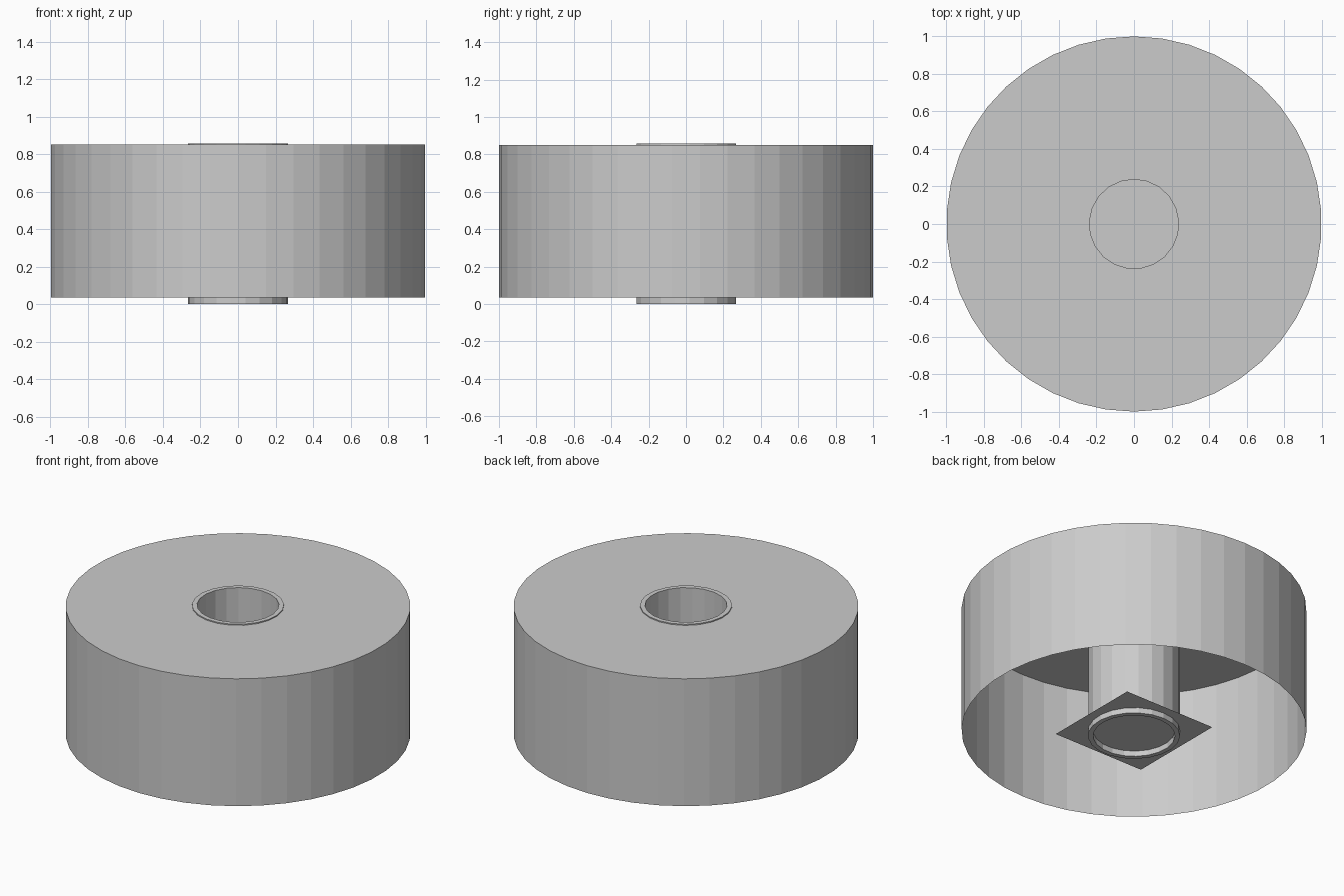
import bpy, bmesh, math

cube = bpy.data.objects.get("Cube")
if cube:
    bpy.data.objects.remove(cube, do_unlink=True)

grey = bpy.data.materials.new("plain grey")
grey.use_nodes = True
colour = (0.6, 0.6, 0.6, 1)
grey.diffuse_color = colour
grey.node_tree.nodes["Principled BSDF"].inputs["Base Color"].default_value = colour


def finish(name, bm):
    mesh = bpy.data.meshes.new(name)
    bm.to_mesh(mesh)
    bm.free()
    mesh.materials.append(grey)
    obj = bpy.data.objects.new(name, mesh)
    bpy.context.collection.objects.link(obj)


def lathe(name, profile, sides, closed=False):
    """Turn a (radius, height) profile around z, first corner at +y."""
    bm = bmesh.new()
    rings = []
    for r, z in profile:
        angles = [2 * math.pi * i / sides for i in range(sides)]
        rings.append([bm.verts.new((-r * math.sin(a), r * math.cos(a), z)) for a in angles])
    pairs = list(zip(rings, rings[1:]))
    if closed:
        pairs.append((rings[-1], rings[0]))
    for low, high in pairs:
        for i in range(sides):
            j = (i + 1) % sides
            bm.faces.new((low[i], low[j], high[j], high[i]))
    finish(name, bm)


BASE, LID, TOP = 0.035, 0.85, 0.857
OUTER, INNER = 0.267, 0.238

# Thin drum, open below, with a lid that meets the tube
lathe("drum_shell", [(1, BASE), (1, LID), (OUTER - 0.01, LID)], 42)

# Central tube, standing slightly proud at both ends
lathe("centre_tube", [(OUTER, 0), (OUTER, TOP), (INNER, TOP), (INNER, 0)], 21, closed=True)

# Thin square plate across the lower end of the tube
bm = bmesh.new()
bmesh.ops.create_grid(bm, x_segments=1, y_segments=1, size=0.322)
bmesh.ops.translate(bm, verts=bm.verts, vec=(0, 0, BASE))
finish("square_plate", bm)
